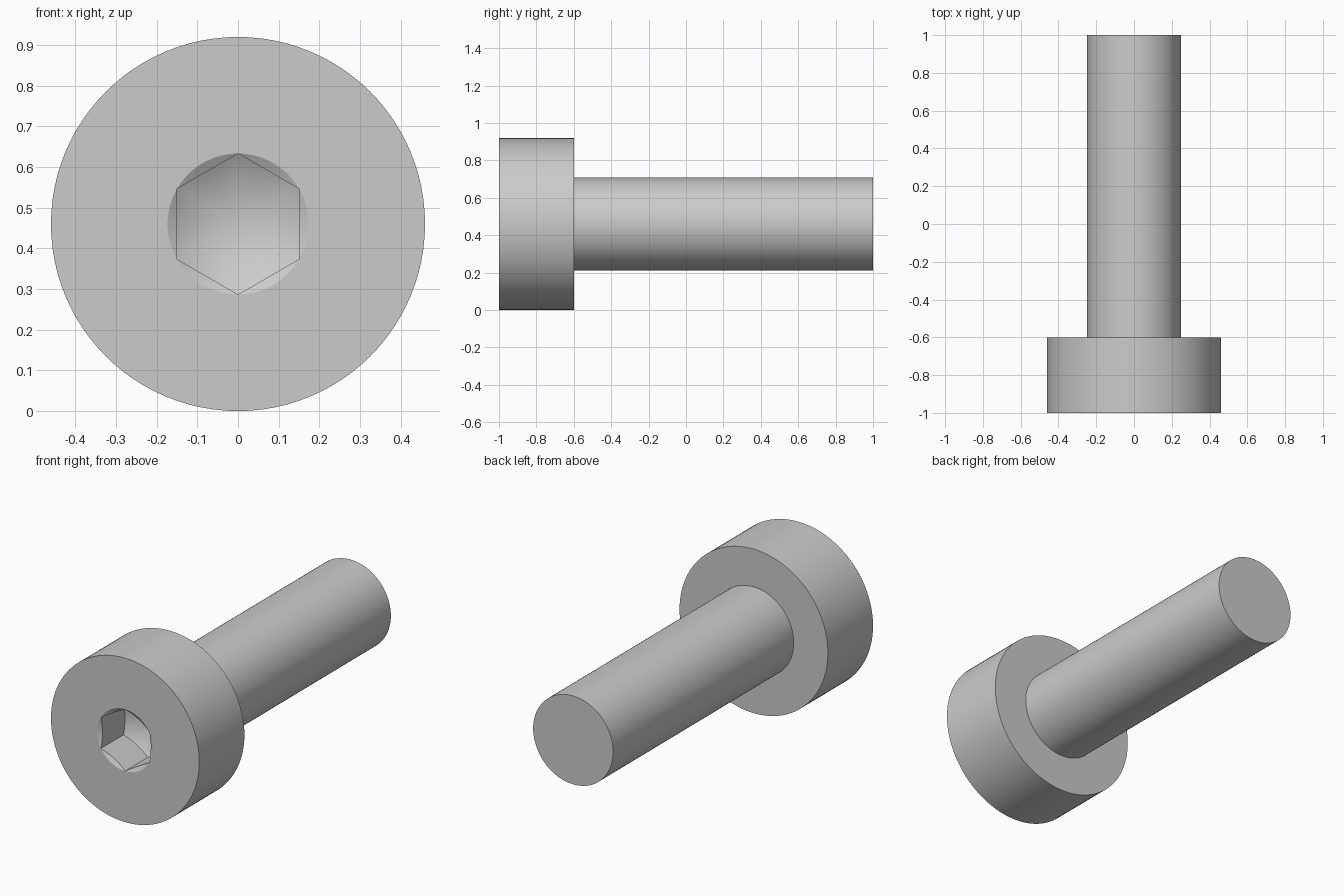
import bpy, bmesh
from math import cos, sin, tan, pi, radians

if "Cube" in bpy.data.objects:
    bpy.data.objects.remove(bpy.data.objects["Cube"])

SEGS = 96                 # multiple of 6 so socket corners fall on vertices
CENTRE_Z = 0.46
HEAD_R, SHANK_R = 0.46, 0.248
FLAT = 0.15               # half the socket width across flats
CORNER = FLAT / cos(pi / 6)
SLOPE = tan(radians(30))  # slope of the entry chamfer and drilled bottom


def hex_radius(a):
    return FLAT / cos((a + pi / 6) % (pi / 3) - pi / 6)


def ring(bm, radius, y):
    """One closed loop around the screw axis; radius and y are functions of angle."""
    loop = []
    for i in range(SEGS):
        a = 2 * pi * i / SEGS
        r = radius(a)
        loop.append(bm.verts.new((r * cos(a), y(r), CENTRE_Z + r * sin(a))))
    return loop


def circle(bm, r, y):
    return ring(bm, lambda a: r, lambda _: y)


bm = bmesh.new()
loops = [
    # shank and head
    circle(bm, SHANK_R, 1.0),
    circle(bm, SHANK_R, -0.6),
    circle(bm, HEAD_R, -0.6),
    circle(bm, HEAD_R, -1.0),
    # socket: round chamfer edge, hexagon mouth, hexagon floor
    circle(bm, CORNER, -1.0),
    ring(bm, hex_radius, lambda r: -1.0 + (CORNER - r) * SLOPE),
    ring(bm, hex_radius, lambda r: -0.8 + (CORNER - r) * SLOPE),
]
for a, b in zip(loops, loops[1:]):
    for i in range(SEGS):
        j = (i + 1) % SEGS
        bm.faces.new((a[i], a[j], b[j], b[i]))

# flat shank end and conical socket bottom
bm.faces.new(loops[0])
tip = bm.verts.new((0, -0.8 + CORNER * SLOPE, CENTRE_Z))
for i in range(SEGS):
    bm.faces.new((loops[-1][i], loops[-1][(i + 1) % SEGS], tip))

bmesh.ops.remove_doubles(bm, verts=bm.verts, dist=1e-5)
bmesh.ops.recalc_face_normals(bm, faces=bm.faces)
mesh = bpy.data.meshes.new("socket_head_screw")
bm.to_mesh(mesh)
bm.free()

screw = bpy.data.objects.new("socket_head_screw", mesh)
bpy.context.collection.objects.link(screw)
bpy.context.view_layer.objects.active = screw
screw.select_set(True)
bpy.ops.object.shade_smooth_by_angle(angle=radians(20))
